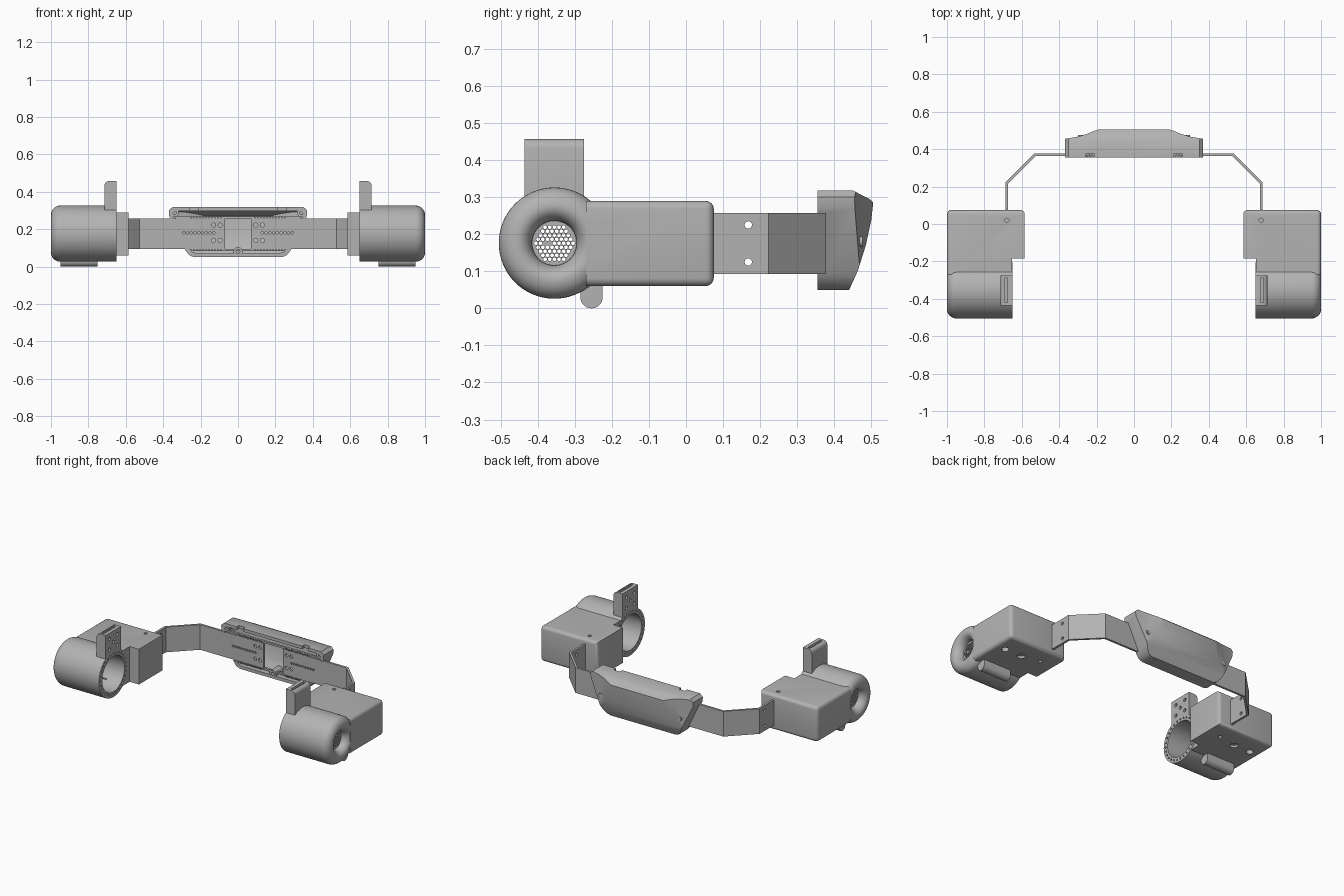
import bpy, bmesh
from math import sin, cos, pi, radians
from mathutils import Matrix

cube = bpy.data.objects.get("Cube")
if cube:
    bpy.data.objects.remove(cube)

GREY = bpy.data.materials.new("plain grey")
GREY.use_nodes = True
GREY.diffuse_color = (0.45, 0.45, 0.45, 1)
GREY.node_tree.nodes["Principled BSDF"].inputs["Base Color"].default_value = GREY.diffuse_color


def place(axis, a, b, d):
    """Point (a, b) of a profile at depth d along the axis."""
    return {"x": (d, a, b), "y": (a, d, b), "z": (a, b, d)}[axis]


def prism(bm, axis, pts, lo, hi):
    ends = [[bm.verts.new(place(axis, a, b, d)) for a, b in pts] for d in (lo, hi)]
    n = len(pts)
    faces = [bm.faces.new(ends[0]), bm.faces.new(ends[1])]
    for i in range(n):
        j = (i + 1) % n
        faces.append(bm.faces.new((ends[0][i], ends[0][j], ends[1][j], ends[1][i])))
    bmesh.ops.recalc_face_normals(bm, faces=faces)


def circle(a, b, r, n=16):
    return [(a + r * cos(2 * pi * i / n), b + r * sin(2 * pi * i / n)) for i in range(n)]


def rect(a0, a1, b0, b1):
    return [(a0, b0), (a1, b0), (a1, b1), (a0, b1)]


def make(name, bm):
    me = bpy.data.meshes.new(name)
    bm.to_mesh(me)
    bm.free()
    ob = bpy.data.objects.new(name, me)
    bpy.context.collection.objects.link(ob)
    me.materials.append(GREY)
    return ob


def solid(name, *parts):
    bm = bmesh.new()
    for p in parts:
        prism(bm, *p)
    return make(name, bm)


def apply_mods(ob):
    deps = bpy.context.evaluated_depsgraph_get()
    me = bpy.data.meshes.new_from_object(ob.evaluated_get(deps))
    ob.modifiers.clear()
    ob.data = me


def boolean(ob, other, op="DIFFERENCE"):
    m = ob.modifiers.new("cut", "BOOLEAN")
    m.operation, m.object, m.solver = op, other, "EXACT"
    apply_mods(ob)
    bpy.data.objects.remove(other)


def bevel(ob, width, test, seg=4):
    bm = bmesh.new()
    bm.from_mesh(ob.data)
    edges = [e for e in bm.edges if test(*[v.co for v in e.verts])]
    bmesh.ops.bevel(bm, geom=edges, offset=width, segments=seg, profile=0.5, affect="EDGES")
    bm.to_mesh(ob.data)
    bm.free()


def smooth(ob):
    bpy.ops.object.select_all(action="DESELECT")
    ob.select_set(True)
    bpy.context.view_layer.objects.active = ob
    bpy.ops.object.shade_smooth_by_angle(angle=radians(30))


def pair(ob, name):
    """Finish a left part and add its mirrored right twin."""
    ob.name = "left_" + name
    smooth(ob)
    twin = ob.copy()
    twin.data = ob.data.copy()
    twin.name = "right_" + name
    twin.data.transform(Matrix.Scale(-1, 4, (1, 0, 0)))
    twin.data.flip_normals()
    bpy.context.collection.objects.link(twin)


CY, CZ = -0.355, 0.176  # barrel axis

# Barrel: lathed shape with a rolled outer rim and a dimple
prof = [(0.65, 0), (0.65, 0.15)]
for i in range(17):
    a = pi / 2 - pi * i / 16
    prof.append((0.95 + 0.05 * cos(a), 0.10 + (0.05 if a > 0 else 0.04) * sin(a)))
prof.append((0.95, 0))
bm = bmesh.new()
pv = [bm.verts.new((x, CY, CZ + r)) for x, r in prof]
pe = [bm.edges.new(p) for p in zip(pv, pv[1:])]
bmesh.ops.spin(bm, geom=pv + pe, cent=(0, CY, CZ), axis=(1, 0, 0), angle=2 * pi, steps=64)
bmesh.ops.remove_doubles(bm, verts=bm.verts, dist=1e-4)
bmesh.ops.recalc_face_normals(bm, faces=bm.faces)
body = make("housing", bm)

# Stepped box behind the barrel
box = solid("box", ("z", [(1, -0.27), (1, 0.075), (0.585, 0.075), (0.585, -0.185),
                          (0.652, -0.185), (0.652, -0.27)], 0.06, 0.29))
bevel(box, 0.022, lambda p, q: min(p.x, q.x) > 0.99 and max(p.y, q.y) > 0
      or min(p.y, q.y) > 0.07)
boolean(body, box, "UNION")

# Upright tab
tab = solid("tab", ("x", rect(-0.435, -0.275, 0.2, 0.457), 0.65, 0.715))
bevel(tab, 0.025, lambda p, q: min(p.z, q.z) > 0.45 and min(p.x, q.x) > 0.7)
boolean(body, tab, "UNION")

# Bore, then slot, screw holes and ring holes
boolean(body, solid("bore", ("x", circle(CY, CZ, 0.115, 64), 0.6, 0.94)))
holes = [("z", rect(0.675, 0.692, -0.42, -0.29), 0.35, 0.5),
         ("z", circle(0.68, 0.02, 0.011), 0.27, 0.3),
         ("z", circle(0.685, -0.035, 0.011), 0.05, 0.08),
         ("z", circle(0.81, -0.06, 0.025, 24), 0.05, 0.075),
         ("z", circle(0.93, -0.06, 0.022, 24), 0.05, 0.1)]
holes += [("x", circle(CY + dy, z, 0.011), 0.64, 0.662)
          for dy, z in ((-0.04, 0.35), (0.04, 0.35), (-0.04, 0.42), (0.04, 0.42), (0, 0.385))]
holes += [("x", circle(y, z, 0.006, 8), 0.64, 0.665) for y, z in circle(CY, CZ, 0.132, 28)]
boolean(body, solid("holes", *holes))

# Honeycomb grille
step = 0.0125
cells = []
for row in range(-5, 6):
    for col in range(-6, 7):
        y, z = (col + 0.5 * (row % 2)) * step, row * step * 0.866
        if y * y + z * z < 0.053 ** 2:
            cells.append(("x", circle(CY + y, CZ + z, 0.0055, 6), 0.93, 0.97))
boolean(body, solid("cells", *cells))
pair(body, "housing")

# Rounded foot
arc = [(-0.255 + 0.03 * cos(a), 0.03 + 0.03 * sin(a)) for a in [pi + pi * i / 16 for i in range(17)]]
pair(solid("foot", ("x", arc + [(-0.225, 0.09), (-0.285, 0.09)], 0.75, 0.95)), "foot")

# Bent strap with its holes
strap = solid("strap", ("z", [(0.687, -0.02), (0.687, 0.223), (0.533, 0.377), (0.07, 0.377),
                              (0.07, 0.363), (0.527, 0.363), (0.673, 0.217), (0.673, -0.02)],
                        0.093, 0.257))
cuts = [("x", circle(0.168, z, 0.01), 0.66, 0.7) for z in (0.125, 0.225)]
cuts += [("y", circle(x, z, 0.011), 0.35, 0.39) for x in (0.095, 0.13) for z in (0.14, 0.222)]
cuts += [("y", circle(0.13 + 0.02 * i, 0.18, 0.007, 10), 0.35, 0.39) for i in range(9)]
boolean(strap, solid("cuts", *cuts))
pair(strap, "strap")


# Rear shell: three crossed profiles, hollowed from the front
def both(half):
    return half + [(-x, v) for x, v in reversed(half)]


def shell(name, sx, sz, dy):
    def fz(z):
        return 0.185 + (z - 0.185) * sz
    side = [(0.355, 0.05), (0.44, 0.05), (0.463, 0.1), (0.485, 0.17), (0.5, 0.24),
            (0.505, 0.285), (0.498, 0.293), (0.45, 0.318), (0.355, 0.318)]
    front = [(0.235, 0.05), (0.26, 0.06), (0.28, 0.085), (0.368, 0.27), (0.37, 0.3), (0.35, 0.318)]
    plan = [(0.4, 0.3), (0.4, 0.452), (0.37, 0.455), (0.3, 0.467), (0.25, 0.482),
            (0.215, 0.497), (0.18, 0.508)]
    ob = solid(name, ("x", [(y - dy, fz(z)) for y, z in side], -0.5, 0.5))
    boolean(ob, solid("front", ("y", both([(x * sx, fz(z)) for x, z in front]), 0.2, 0.6)), "INTERSECT")
    boolean(ob, solid("plan", ("z", both([(x * sx, y - dy) for x, y in plan]), 0, 0.5)), "INTERSECT")
    return ob


rear = shell("rear_shell", 1, 1, 0)
boolean(rear, shell("hollow", 0.94, 0.85, 0.015))
boolean(rear, solid("notches", ("y", rect(-0.5, 0.5, 0.093, 0.257), 0.3, 0.378),
                    *[("z", rect(x - 0.022, x + 0.022, 0.35, 0.378), 0.28, 0.33)
                      for x in (-0.235, 0.235)]))
smooth(rear)

# Screw bosses, screw heads and toothed rails
bosses = solid("screw_bosses", *[("y", circle(x, z, 0.024, 24), 0.357, 0.43)
                                 for x, z in ((-0.34, 0.288), (0.34, 0.288), (0, 0.08))])
boolean(bosses, solid("boss_holes", *[("y", circle(x, z, 0.01), 0.35, 0.4)
                                      for x, z in ((-0.34, 0.288), (0.34, 0.288), (0, 0.08))]))
smooth(bosses)
smooth(solid("screw_heads", *[("y", circle(x, 0.18, 0.014), 0.45, 0.476) for x in (-0.285, 0.285)]))
for name, z, half in (("upper_rail", 0.262, 0.335), ("lower_rail", 0.088, 0.265)):
    solid(name, ("y", rect(-half, half, z - 0.006, z + 0.006), 0.37, 0.384),
          *[("y", rect(s * x - 0.004, s * x + 0.004, z - 0.005, z + 0.005), 0.36, 0.37)
            for s in (-1, 1) for x in [0.09 + 0.016 * i for i in range(11)]])
